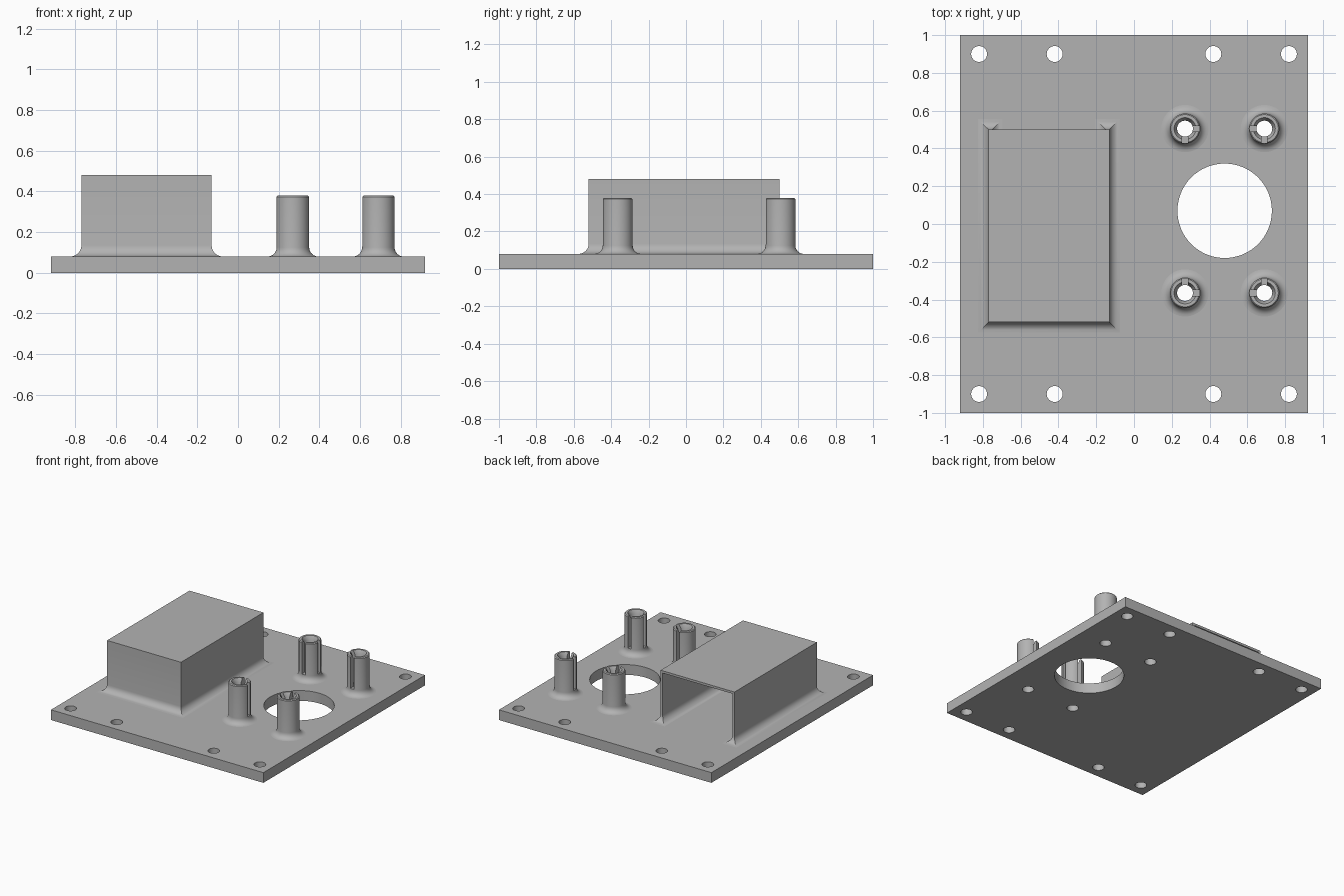
import bpy, bmesh, math

cube = bpy.data.objects.get("Cube")
if cube:
    bpy.data.objects.remove(cube, do_unlink=True)

grey = bpy.data.materials.new("plain grey")
grey.use_nodes = True
GREY = (0.45, 0.45, 0.45, 1)
grey.diffuse_color = GREY
grey.node_tree.nodes["Principled BSDF"].inputs["Base Color"].default_value = GREY

PLATE_TOP = 0.08
BORE = 0.042


def add_mesh(name, bm):
    bmesh.ops.recalc_face_normals(bm, faces=bm.faces)
    mesh = bpy.data.meshes.new(name)
    bm.to_mesh(mesh)
    bm.free()
    mesh.materials.append(grey)
    obj = bpy.data.objects.new(name, mesh)
    bpy.context.collection.objects.link(obj)
    return obj


def add_box(bm, low, high):
    made = bmesh.ops.create_cube(bm, size=1)
    for v in made["verts"]:
        v.co = [(a + b) / 2 + c * (b - a) for a, b, c in zip(low, high, v.co)]


def select_only(obj):
    bpy.ops.object.select_all(action="DESELECT")
    obj.select_set(True)
    bpy.context.view_layer.objects.active = obj


def cut(obj, cutter_bm):
    cutter = add_mesh("cutter", cutter_bm)
    cutter.hide_render = True
    mod = obj.modifiers.new("cut", "BOOLEAN")
    mod.operation, mod.solver, mod.object = "DIFFERENCE", "EXACT", cutter
    select_only(obj)
    bpy.ops.object.modifier_apply(modifier=mod.name)
    bpy.data.objects.remove(cutter, do_unlink=True)


def smooth(obj):
    select_only(obj)
    bpy.ops.object.shade_smooth_by_angle(angle=math.radians(30))


def loft(bm, rings, wrap=False):
    """Skin a list of closed point rings with quads."""
    rows = [[bm.verts.new(p) for p in ring] for ring in rings]
    pairs = list(zip(rows, rows[1:])) + ([(rows[-1], rows[0])] if wrap else [])
    for a, b in pairs:
        for i in range(len(a)):
            j = (i + 1) % len(a)
            bm.faces.new((a[i], a[j], b[j], b[i]))
    return rows


def fillet(radius, steps=6):
    """Offsets and heights of a concave foot, from the plate upwards."""
    for i in range(steps + 1):
        a = math.pi / 2 * (1 - i / steps)
        yield radius * (1 - math.cos(a)), PLATE_TOP + radius * (1 - math.sin(a))


# Base plate with its round holes
posts = [(x, y) for x in (0.27, 0.69) for y in (-0.365, 0.505)]
holes = [(x, y, 0.042) for x in (-0.82, -0.42, 0.42, 0.82) for y in (-0.9, 0.9)]
holes += [(x, y, BORE) for x, y in posts] + [(0.48, 0.07, 0.25)]
bm = bmesh.new()
add_box(bm, (-0.92, -1, 0), (0.92, 1, PLATE_TOP))
plate = add_mesh("base_plate", bm)
bm = bmesh.new()
for x, y, r in holes:
    made = bmesh.ops.create_cone(bm, cap_ends=True, segments=64 if r > 0.1 else 48,
                                 radius1=r, radius2=r, depth=1)
    bmesh.ops.translate(bm, verts=made["verts"], vec=(x, y, 0))
cut(plate, bm)
smooth(plate)

# Slotted hollow standoffs, slots facing the large hole
POST_R, POST_TOP, SLOT = 0.08, 0.38, 0.015
for x, y in posts:
    profile = [(POST_R + d, z) for d, z in fillet(0.045)]
    profile += [(POST_R, POST_TOP - 0.006), (POST_R - 0.006, POST_TOP),
                (0.058, POST_TOP), (BORE, POST_TOP - 0.03), (BORE, PLATE_TOP)]
    angles = [2 * math.pi * i / 48 for i in range(48)]
    bm = bmesh.new()
    loft(bm, [[(x + r * math.cos(a), y + r * math.sin(a), z) for a in angles]
              for r, z in profile], wrap=True)
    post = add_mesh("standoff", bm)
    sx = math.copysign(0.15, 0.48 - x)
    sy = math.copysign(0.15, 0.07 - y)
    for low, high in (((min(x, x + sx), y - SLOT), (max(x, x + sx), y + SLOT)),
                      ((x - SLOT, min(y, y + sy)), (x + SLOT, max(y, y + sy)))):
        bm = bmesh.new()
        add_box(bm, (*low, 0.13), (*high, 0.5))
        cut(post, bm)
    smooth(post)

# Thin three-sided housing, open at the back, with a flared mitred foot
X0, X1, Y0, Y1, TOP, T = -0.77, -0.13, -0.52, 0.5, 0.48, 0.018
outline = [(X0, Y0, -1, -1), (X1, Y0, 1, -1), (X1, Y1, 1, 1), (X1 - T, Y1, -1, 1),
           (X1 - T, Y0 + T, -1, 1), (X0 + T, Y0 + T, 1, 1), (X0 + T, Y1, 1, 1),
           (X0, Y1, -1, 1)]
bm = bmesh.new()
levels = list(fillet(0.055)) + [(0, TOP - T)]
loft(bm, [[(x + dx * d, y + dy * d, z) for x, y, dx, dy in outline] for d, z in levels])
smooth(add_mesh("housing_walls", bm))

bm = bmesh.new()
add_box(bm, (X0, Y0, TOP - T), (X1, Y1, TOP))
add_mesh("housing_roof", bm)
